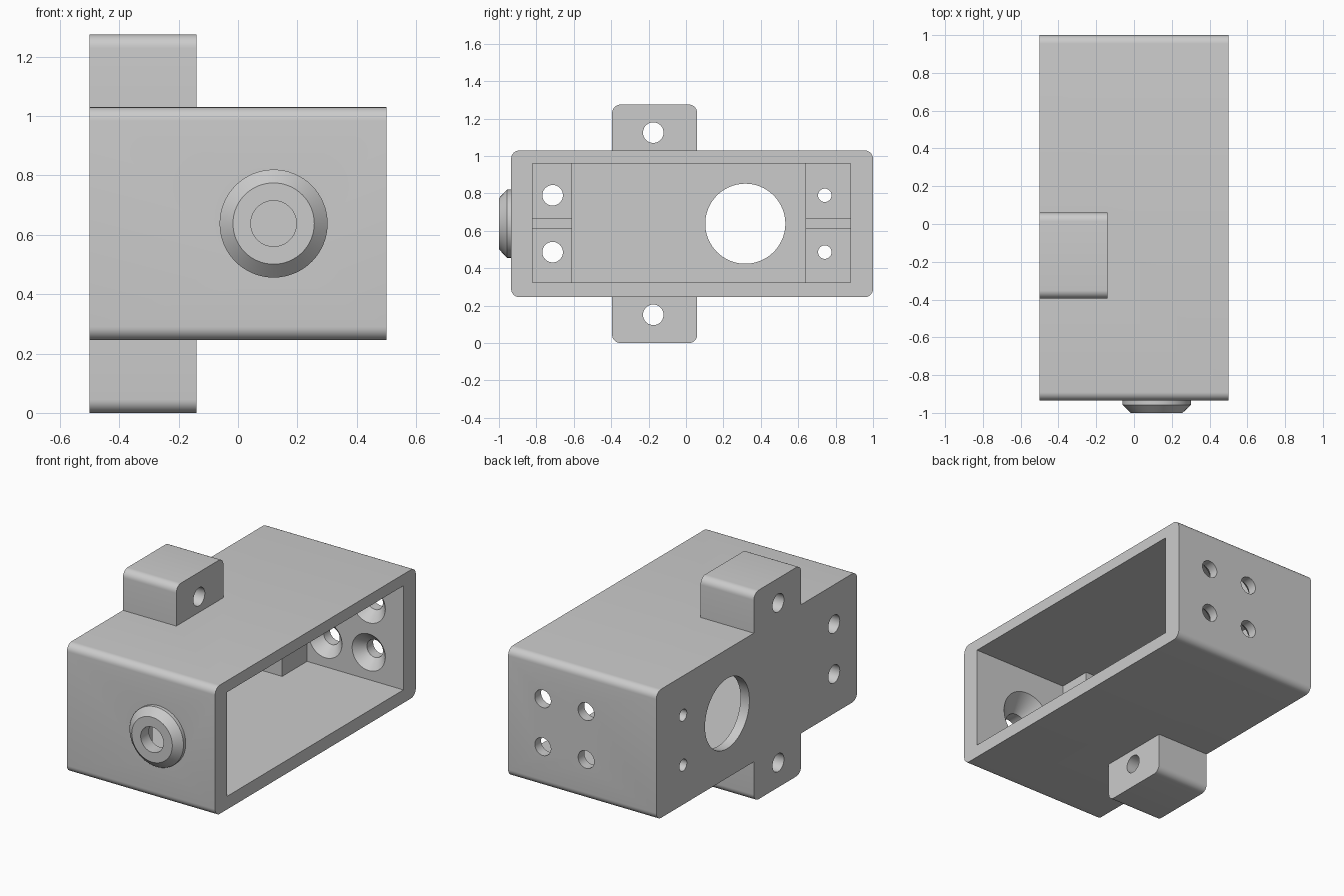
import bpy, bmesh, math
from mathutils import Matrix, Vector

cube = bpy.data.objects.get("Cube")
if cube:
    bpy.data.objects.remove(cube, do_unlink=True)

grey = bpy.data.materials.new("plain grey")
grey.use_nodes = True
grey.diffuse_color = (0.6, 0.6, 0.6, 1)
grey.node_tree.nodes["Principled BSDF"].inputs["Base Color"].default_value = (0.6, 0.6, 0.6, 1)


def finish(name, bm):
    bmesh.ops.recalc_face_normals(bm, faces=bm.faces[:])
    mesh = bpy.data.meshes.new(name)
    bm.to_mesh(mesh)
    bm.free()
    mesh.materials.append(grey)
    obj = bpy.data.objects.new(name, mesh)
    bpy.context.collection.objects.link(obj)
    return obj


def box(name, low, high, radius=0, keep=lambda z: True):
    """Box from corner to corner; edges along x are rounded where keep(z) holds."""
    low, high = Vector(low), Vector(high)
    bm = bmesh.new()
    bmesh.ops.create_cube(bm, size=1, matrix=Matrix.Translation((low + high) / 2)
                          @ Matrix.Diagonal((high - low).to_4d()))
    if radius:
        edges = [e for e in bm.edges
                 if abs(e.verts[0].co.x - e.verts[1].co.x) > 0.01 and keep(e.verts[0].co.z)]
        bmesh.ops.bevel(bm, geom=edges, offset=radius, segments=8, profile=0.5, affect='EDGES')
    return finish(name, bm)


def turned(name, axis, a, b, profile, sides=64):
    """Solid of revolution along x or y; profile holds (position, radius) pairs."""
    bm = bmesh.new()
    rings = []
    for pos, r in profile:
        ring = []
        for i in range(sides):
            t = 2 * math.pi * i / sides
            u, v = a + r * math.cos(t), b + r * math.sin(t)
            ring.append(bm.verts.new((pos, u, v) if axis == 'x' else (u, pos, v)))
        rings.append(ring)
    for lower, upper in zip(rings, rings[1:]):
        for i in range(sides):
            j = (i + 1) % sides
            bm.faces.new((lower[i], lower[j], upper[j], upper[i]))
    bm.faces.new(rings[0])
    bm.faces.new(rings[-1])
    return finish(name, bm)


def combine(target, tool, operation):
    mod = target.modifiers.new("combine", 'BOOLEAN')
    mod.operation, mod.solver, mod.object = operation, 'EXACT', tool
    bpy.context.view_layer.objects.active = target
    bpy.ops.object.modifier_apply(modifier=mod.name)
    bpy.data.objects.remove(tool, do_unlink=True)


def cut(tool):
    combine(housing, tool, 'DIFFERENCE')


MID = 0.638      # height of the housing's centre line
BORE = 0.12      # x of the front and rear hole pattern
PAD = -0.15      # open-side face of the inner mounting pads

# Housing with rounded long edges
housing = box("housing", (-0.5, -0.935, 0.245), (0.5, 1, 1.03), 0.045)

# Mounting lugs above and below
combine(housing, box("upper_lug", (-0.5, -0.395, 0.99), (-0.14, 0.06, 1.275), 0.045,
                     lambda z: z > 1.1), 'UNION')
combine(housing, box("lower_lug", (-0.5, -0.395, 0), (-0.14, 0.06, 0.285), 0.045,
                     lambda z: z < 0.1), 'UNION')

# Chamfered collar on the front
combine(housing, turned("collar", 'y', BORE, MID,
                        [(-0.9, 0.182), (-0.957, 0.182), (-1, 0.137)]), 'UNION')

# Cavity: wide opening, deep pocket between the pads, slot across the pads
cut(box("cavity", (PAD, -0.82, 0.325), (0.6, 0.88, 0.96)))
cut(box("pocket", (-0.44, -0.61, 0.325), (0, 0.64, 0.96)))
cut(box("pad_slot", (-0.27, -0.82, 0.615), (0, 0.88, 0.665)))

# Flared bore through the front wall
cut(turned("front_bore", 'y', BORE, MID,
           [(-1.1, 0.077), (-0.92, 0.077), (-0.82, 0.175), (-0.78, 0.175)]))

# Countersunk screw holes in the rear wall
for dx in (-0.146, 0.146):
    for dz in (-0.146, 0.146):
        cut(turned("rear_hole", 'y', BORE + dx, MID + dz,
                   [(1.1, 0.054), (0.94, 0.054), (0.88, 0.112), (0.86, 0.112)], 40))

# Round window and screw holes through the closed side
cut(turned("window", 'x', 0.317, MID, [(-0.6, 0.214), (-0.3, 0.214)], 96))
for y, dz, r in ((-0.713, 0.152, 0.055), (0.742, 0.152, 0.036), (-0.175, 0.487, 0.055)):
    for side in (-1, 1):
        cut(turned("side_hole", 'x', y, MID + side * dz, [(-0.6, r), (0, r)], 40))

# Smooth round surfaces, keep edges crisp
bpy.ops.object.select_all(action='DESELECT')
housing.select_set(True)
bpy.context.view_layer.objects.active = housing
bpy.ops.object.shade_smooth_by_angle(angle=math.radians(25))
